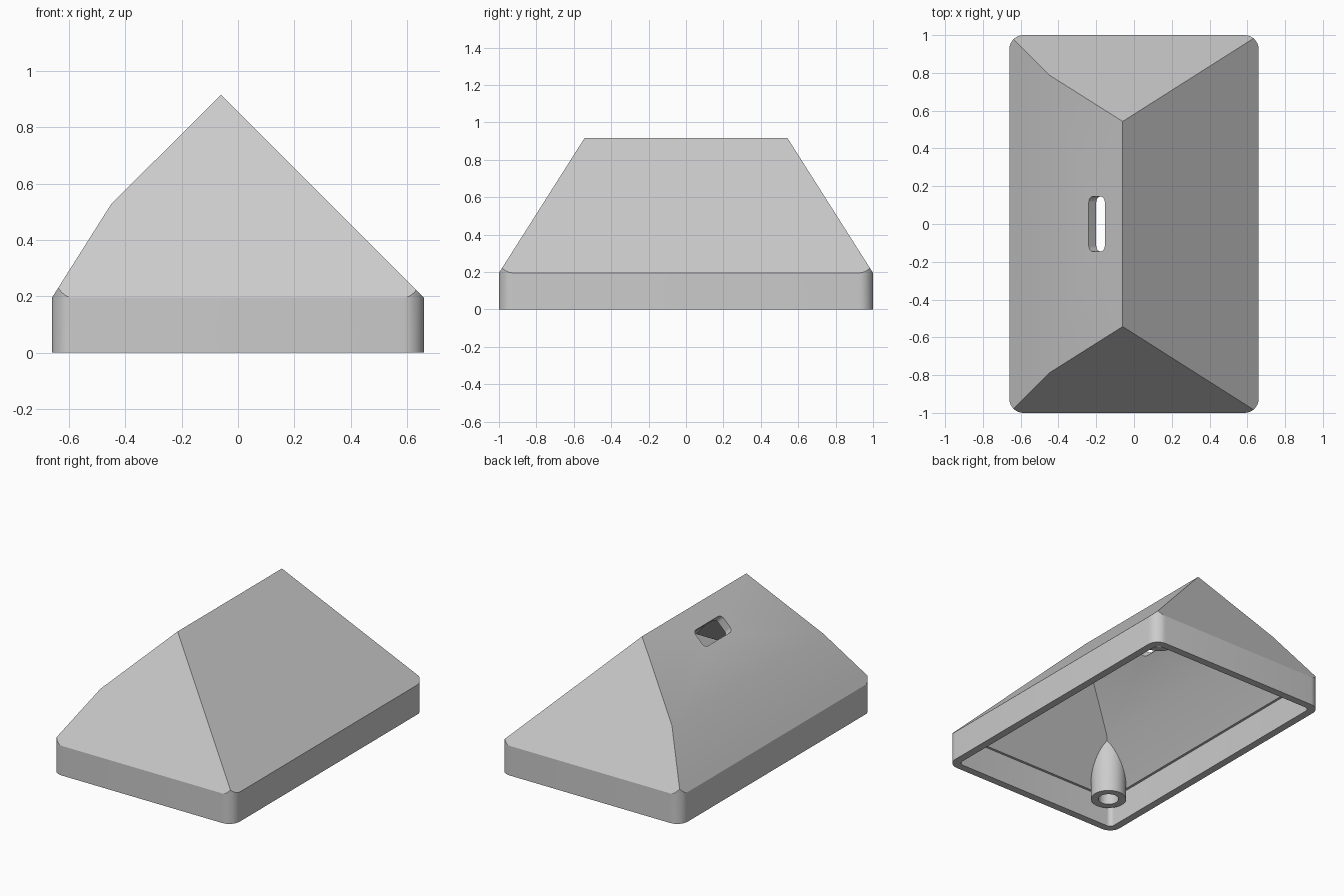
import bpy, bmesh
from math import radians, sin, cos, pi
from mathutils import Vector, Matrix

cube = bpy.data.objects.get("Cube")
if cube:
    bpy.data.objects.remove(cube, do_unlink=True)

HALF_X, HALF_Y, EAVE = 0.66, 1.0, 0.195
RIDGE_X, RIDGE_Y, RIDGE_Z = -0.06, 0.543, 0.915
WALL, ROOF = 0.05, 0.056

grey = bpy.data.materials.new("light_grey")
grey.use_nodes = True
colour = (0.6, 0.6, 0.6, 1)
grey.diffuse_color = colour
grey.node_tree.nodes["Principled BSDF"].inputs["Base Color"].default_value = colour

# Roof slopes: a point on each and its outward normal
rise = RIDGE_Z - EAVE
run = HALF_Y - RIDGE_Y
KNEE = (-0.45, 0, 0.527)
SLOPES = [
    (Vector((HALF_X, 0, EAVE)), Vector((rise, 0, HALF_X - RIDGE_X))),
    (Vector(KNEE), Vector((KNEE[2] - RIDGE_Z, 0, RIDGE_X - KNEE[0]))),
    (Vector(KNEE), Vector((EAVE - KNEE[2], 0, KNEE[0] + HALF_X))),
    (Vector((0, -HALF_Y, EAVE)), Vector((0, -rise, run))),
    (Vector((0, HALF_Y, EAVE)), Vector((0, rise, run))),
]


def rounded_prism(name, hx, hy, radius, z0, z1, at=(0, 0), steps=8, inset=None):
    """Upright prism with rounded corners; inset trims it under the roof slopes."""
    bm = bmesh.new()
    ring = []
    for i, (sx, sy) in enumerate([(1, 1), (-1, 1), (-1, -1), (1, -1)]):
        for k in range(steps + 1):
            a = (i + k / steps) * pi / 2
            ring.append(bm.verts.new((at[0] + sx * (hx - radius) + radius * cos(a),
                                      at[1] + sy * (hy - radius) + radius * sin(a), z0)))
    bmesh.ops.remove_doubles(bm, verts=ring, dist=1e-5)
    base = bm.faces.new(list(bm.verts))
    out = bmesh.ops.extrude_face_region(bm, geom=[base])
    top = [v for v in out["geom"] if isinstance(v, bmesh.types.BMVert)]
    bmesh.ops.translate(bm, verts=top, vec=(0, 0, z1 - z0))
    if inset is not None:
        for point, normal in SLOPES:
            n = normal.normalized()
            bmesh.ops.bisect_plane(bm, geom=bm.verts[:] + bm.edges[:] + bm.faces[:],
                                   dist=1e-6, plane_co=point - n * inset,
                                   plane_no=n, clear_outer=True)
            rim = [e for e in bm.edges if e.is_boundary]
            bmesh.ops.holes_fill(bm, edges=rim, sides=0)
    bmesh.ops.recalc_face_normals(bm, faces=bm.faces[:])
    mesh = bpy.data.meshes.new(name)
    bm.to_mesh(mesh)
    bm.free()
    mesh.materials.append(grey)
    obj = bpy.data.objects.new(name, mesh)
    bpy.context.collection.objects.link(obj)
    return obj


def cut(target, cutter):
    cutter.hide_render = True
    mod = target.modifiers.new("cut", "BOOLEAN")
    mod.operation, mod.solver, mod.object = "DIFFERENCE", "EXACT", cutter
    bpy.context.view_layer.objects.active = target
    bpy.ops.object.modifier_apply(modifier=mod.name)
    bpy.data.objects.remove(cutter, do_unlink=True)


def smooth(obj):
    bpy.ops.object.select_all(action="DESELECT")
    obj.select_set(True)
    bpy.context.view_layer.objects.active = obj
    bpy.ops.object.shade_smooth_by_angle(angle=radians(20))


# Hollow hipped cover with a vertical rim
cover = rounded_prism("roof_cover", HALF_X, HALF_Y, 0.075, 0, 1.2, inset=0)
cut(cover, rounded_prism("rim_cavity", HALF_X - WALL, HALF_Y - WALL, 0.03, -0.2, EAVE))
cut(cover, rounded_prism("roof_cavity", HALF_X - WALL - 0.01, HALF_Y - WALL - 0.01,
                         0.02, EAVE - 0.006, 1.2, inset=ROOF))

# Slot through the upper left slope, square to the surface
slot = rounded_prism("slot_cutter", 0.06, 0.145, 0.03, -0.15, 0.15)
slot.matrix_world = (Matrix.Translation((-0.1975, 0, 0.779))
                     @ Matrix.Rotation(radians(-45), 4, "Y"))
bpy.context.view_layer.update()
cut(cover, slot)
smooth(cover)

# Screw bosses in opposite corners
for name, side in (("front_screw_boss", -1), ("back_screw_boss", 1)):
    spot = (side * 0.5, side * 0.84)
    boss = rounded_prism(name, 0.108, 0.108, 0.108, 0.11, 0.8, at=spot, inset=ROOF / 2)
    cut(boss, rounded_prism("screw_hole", 0.062, 0.062, 0.062, 0, 0.24, at=spot))
    smooth(boss)
